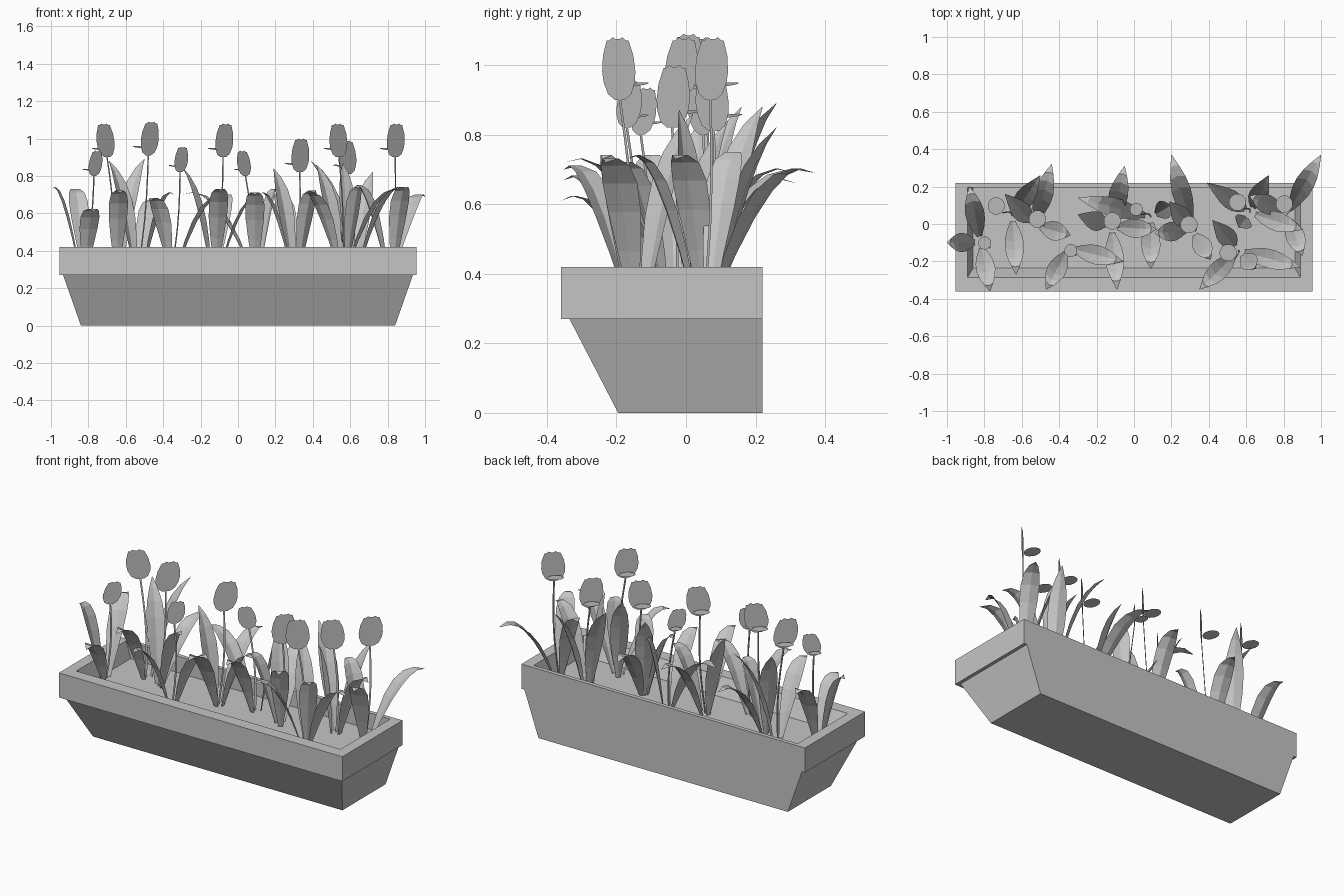
import bpy, bmesh, math
from mathutils import Vector

if "Cube" in bpy.data.objects:
    bpy.data.objects.remove(bpy.data.objects["Cube"])

grey = bpy.data.materials.new("plain grey")
grey.use_nodes = True
COLOR = (0.56, 0.56, 0.56, 1)
grey.diffuse_color = COLOR
grey.node_tree.nodes["Principled BSDF"].inputs["Base Color"].default_value = COLOR

BACK = 0.22
SOIL = 0.32
UP = Vector((0, 0, 1))
ACROSS = Vector((1, 1, 0)).normalized()
BEHIND = Vector((-1, 1, 0)).normalized()


def finish(bm, name):
    mesh = bpy.data.meshes.new(name)
    bm.to_mesh(mesh)
    bm.free()
    mesh.materials.append(grey)
    ob = bpy.data.objects.new(name, mesh)
    bpy.context.collection.objects.link(ob)


def loft(bm, rings, closed=True):
    """Join rows of points with quads."""
    rows = [[bm.verts.new(p) for p in ring] for ring in rings]
    for a, b in zip(rows, rows[1:]):
        count = len(a)
        for i in range(count if closed else count - 1):
            j = (i + 1) % count
            bm.faces.new((a[i], a[j], b[j], b[i]))
    return rows


def rect(half_x, front, back, z):
    return [(-half_x, front, z), (half_x, front, z), (half_x, back, z), (-half_x, back, z)]


# Planter: slanted box, overhanging rim, tapered inside and soil
def planter():
    bm = bmesh.new()
    inner_back = BACK - 0.025
    rows = loft(bm, [
        rect(0.84, -0.195, BACK, 0), rect(0.935, -0.335, BACK, 0.27),
        rect(0.955, -0.36, BACK, 0.27), rect(0.955, -0.36, BACK, 0.42),
        rect(0.89, -0.285, inner_back, 0.42), rect(0.86, -0.235, inner_back, SOIL)])
    bm.faces.new(rows[0][::-1])
    bm.faces.new(rows[-1])
    finish(bm, "planter_box")


# Leaf: pointed blade with a shallow crease; low tips arch over, tall ones stand
def leaf(foot, tip):
    end = Vector(tip)
    lean = end - foot
    lean.z = 0
    out = lean.normalized()
    side = out.cross(UP)
    start = foot + out * 0.03
    droop = 0.2 if end.z < 0.75 else 0
    ctrl = start + lean * (0.25 + droop)
    ctrl.z = end.z - 0.12 + droop
    half = 0.052
    steps = 6
    rings = []
    for i in range(steps + 1):
        t = i / steps
        width = half * max(0.02, math.sin(math.pi * (0.08 + 0.92 * t)))
        p = start * (1 - t) ** 2 + ctrl * 2 * t * (1 - t) + end * t * t
        rings.append([p - side * width, p + out * width * 0.3, p + side * width])
    bm = bmesh.new()
    loft(bm, rings, closed=False)
    finish(bm, "leaf")


# Blossom: flat egg-shaped sheet with a scalloped top
def blossom(root, height, tilt):
    half = height * 0.375
    right = [(0.3, 0), (0.7, 0.09), (0.94, 0.28), (1, 0.45), (0.92, 0.7),
             (0.66, 0.95), (0.5, 0.95), (0.3, 1), (0.12, 0.97)]
    outline = right + [(-u, v) for u, v in reversed(right)]
    bm = bmesh.new()
    bm.faces.new([bm.verts.new(root + ACROSS * (u * half + tilt * v) + UP * v * height)
                  for u, v in outline])
    finish(bm, "blossom")


# Blossom base: small tilted disc behind the sheet
def blossom_base(root, height):
    radius = height * 0.26
    centre = root + BEHIND * (radius + 0.005) + UP * height * 0.24
    tilted = (BEHIND + UP * 0.15).normalized()
    bm = bmesh.new()
    ring = []
    for i in range(12):
        a = math.tau * i / 12
        ring.append(bm.verts.new(centre + (ACROSS * math.cos(a) + tilted * math.sin(a)) * radius))
    bm.faces.new(ring)
    finish(bm, "blossom_base")


# Stem: thin, slightly bowed three-sided stalk
def stem(foot, root):
    steps = 5
    rings = []
    for i in range(steps + 1):
        t = i / steps
        p = foot.lerp(root, t) + ACROSS * 0.015 * math.sin(math.pi * t)
        rings.append([p + ACROSS * 0.005, p + BEHIND * 0.004, p - ACROSS * 0.005])
    bm = bmesh.new()
    loft(bm, rings)
    finish(bm, "stem")


def plant(x, y, bottom, shift, tips, height=0.18):
    """One tulip with its leaves; shift moves the foot sideways from the blossom."""
    root = Vector((x, y, bottom))
    foot = Vector((x + shift, y * 0.75, SOIL))
    blossom(root, height, -shift * 0.5)
    blossom_base(root, height)
    stem(foot, root)
    for tip in tips:
        leaf(foot, tip)


planter()
SMALL = 0.135

# Plants from the right end to the left end
plant(-.77, -.13, .8, -.05, [(-1, -.1, .73), (-.77, -.36, .61), (-.88, .2, .72)], SMALL)
plant(-.7, .06, .9, .05, [(-.5, .26, .89), (-.63, -.27, .71)])
plant(-.48, -.01, .91, -.05, [(-.69, .16, .88), (-.34, -.06, .7), (-.44, .32, .66)])
plant(-.31, -.17, .82, -.04, [(-.47, -.35, .67), (-.06, -.2, .68)], SMALL)
plant(-.08, -.02, .9, -.04,
      [(-.05, .31, .69), (-.3, .05, .85), (-.09, -.35, .72), (.12, -.03, .67)])
plant(.04, .05, .8, .05, [(.2, .1, .72), (.09, -.24, .7), (-.3, .14, .7)], SMALL)
plant(.33, -.04, .82, -.02, [(.2, .37, .69), (.11, -.05, .7), (.19, .12, .84), (.41, -.19, .71)])
plant(.54, -.19, .9, .02, [(.35, -.35, .7), (.42, .02, .86), (.65, -.24, .73), (.89, -.23, .72)])
plant(.59, .08, .81, .03, [(.39, .22, .88), (.72, .26, .82), (.56, -.02, .87), (.9, -.03, .73)])
plant(.84, .07, .9, -.02, [(.9, -.17, .73), (1, .37, .69), (.62, .15, .74)])
